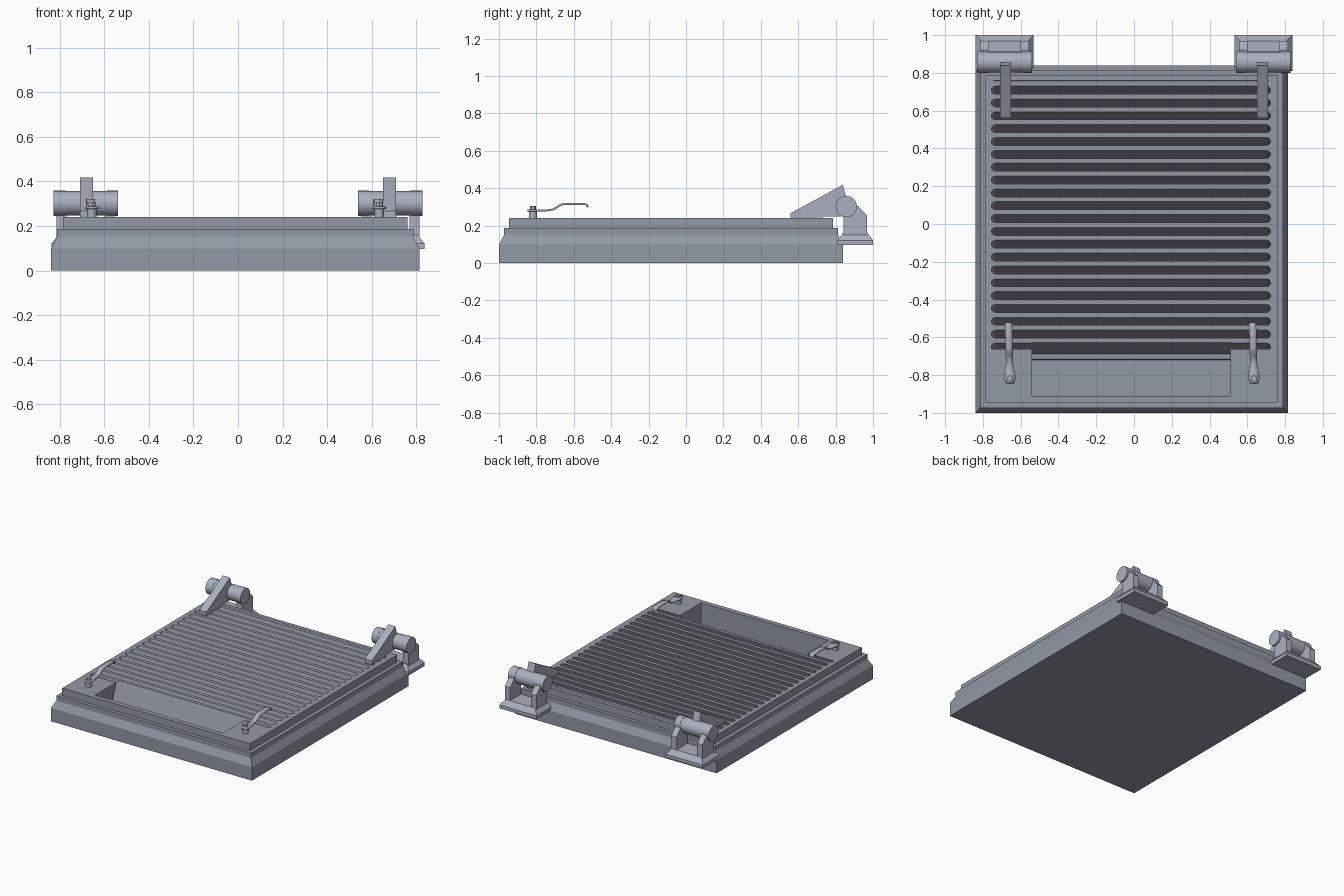
import bpy, bmesh, math
from mathutils import Matrix

if "Cube" in bpy.data.objects:
    bpy.data.objects.remove(bpy.data.objects["Cube"])

CX = -0.011  # centre line of the body


def material(name, rgb):
    m = bpy.data.materials.new(name)
    m.diffuse_color = (*rgb, 1)
    m.use_nodes = True
    m.node_tree.nodes["Principled BSDF"].inputs["Base Color"].default_value = m.diffuse_color
    return m


BODY = material("dark_steel", (0.29, 0.32, 0.375))
FITTING = material("light_steel", (0.40, 0.435, 0.52))


def finish(name, bm, mat=FITTING, smooth=False):
    bmesh.ops.recalc_face_normals(bm, faces=bm.faces)
    me = bpy.data.meshes.new(name)
    bm.to_mesh(me)
    bm.free()
    me.materials.append(mat)
    ob = bpy.data.objects.new(name, me)
    bpy.context.collection.objects.link(ob)
    if smooth:
        bpy.ops.object.select_all(action='DESELECT')
        ob.select_set(True)
        bpy.context.view_layer.objects.active = ob
        bpy.ops.object.shade_smooth_by_angle(angle=math.radians(35))
    return ob


def add_loft(bm, rings):
    """Closed solid through a stack of equal-length point rings."""
    loops = [[bm.verts.new(p) for p in r] for r in rings]
    n = len(loops[0])
    for a, b in zip(loops, loops[1:]):
        for i in range(n):
            j = (i + 1) % n
            bm.faces.new((a[i], a[j], b[j], b[i]))
    bm.faces.new(loops[0][::-1])
    bm.faces.new(loops[-1])


def rect(x0, x1, y0, y1, z):
    return [(x0, y0, z), (x1, y0, z), (x1, y1, z), (x0, y1, z)]


def add_prism(bm, profile, x0, x1):
    """Extrude a (y, z) profile along x."""
    add_loft(bm, [[(x, y, z) for y, z in profile] for x in (x0, x1)])


def add_cyl(bm, r, p, length, axis='Z', seg=24):
    rot = Matrix.Rotation(math.pi / 2, 4, 'Y') if axis == 'X' else Matrix()
    bmesh.ops.create_cone(bm, cap_ends=True, segments=seg, radius1=r, radius2=r,
                          depth=length, matrix=Matrix.Translation(p) @ rot)


def cut(ob, cutter):
    cutter.hide_render = True
    cutter.hide_set(True)
    m = ob.modifiers.new("cut_" + cutter.name, 'BOOLEAN')
    m.operation, m.solver, m.object = 'DIFFERENCE', 'EXACT', cutter


# Stepped body: plinth, sloped shoulder, raised top slab
bm = bmesh.new()
add_loft(bm, [rect(-0.84 + d, 0.815 - d, -1 + d, 0.84 - d, z) for d, z in
              [(0, 0), (0, 0.1), (0.027, 0.15), (0.027, 0.187), (0.054, 0.187), (0.054, 0.24)]])
body = finish("body", bm, BODY)

# Slanted louver slots with rounded ends; the end slots are cut short
bm = bmesh.new()
r, lean = 0.021, 0.38
for k in range(-1, 21):
    yc = 0.709 - 0.068 * k
    outline = []
    for xc, a0 in ((0.702, -90), (-0.734, 90)):
        for i in range(7):
            a = math.radians(a0 + 30 * i)
            y = yc + r * math.sin(a)
            if -0.663 < y < 0.763:
                outline.append((xc + r * math.cos(a), y))
    add_loft(bm, [[(x, y + lean * (z - 0.24), z) for x, y in outline] for z in (0.09, 0.25)])
cut(body, finish("louver_cutter", bm, BODY))

# Front pocket with a sloping rear wall
bm = bmesh.new()
add_prism(bm, [(-0.91, 0.08), (-0.72, 0.08), (-0.622, 0.25), (-0.91, 0.25)], -0.54, 0.512)
cut(body, finish("pocket_cutter", bm, BODY))

# Hinges at the rear corners
for side, s in (("left", -1), ("right", 1)):
    # Flanged foot
    bm = bmesh.new()
    add_loft(bm, [rect(*sorted((s * (0.532 + d), s * (0.838 - d))), 0.81 + d, 1.0 - d, z)
                  for d, z in [(0, 0.097), (0, 0.122), (0.03, 0.16)]])
    finish("hinge_foot_" + side, bm)

    # Two upright cheeks carrying the barrel
    bm = bmesh.new()
    cheek = [(0.842, 0.15), (0.968, 0.15), (0.968, 0.255), (0.92, 0.305), (0.842, 0.305)]
    for x0 in (0.555, 0.77):
        add_prism(bm, cheek, s * x0, s * (x0 + 0.045))
    finish("hinge_cheeks_" + side, bm)

    # Barrel with slightly larger end knuckles
    bm = bmesh.new()
    for x0, x1, rad in ((0.54, 0.588, 0.057), (0.588, 0.772, 0.055), (0.772, 0.828, 0.057)):
        add_cyl(bm, rad, (s * (x0 + x1) / 2, 0.857, 0.302), x1 - x0, 'X')
    finish("hinge_barrel_" + side, bm, smooth=True)

    # Wedge-shaped arm resting on the slab
    bm = bmesh.new()
    add_prism(bm, [(0.56, 0.238), (0.56, 0.267), (0.838, 0.418), (0.858, 0.35),
                   (0.875, 0.31), (0.83, 0.25), (0.73, 0.25), (0.73, 0.238)],
              s * 0.652, s * 0.71)
    finish("hinge_arm_" + side, bm)

    # Spring latch: bent strip with a rounded eye end
    x = CX + s * 0.646
    path = [(-0.848, 0.282, 0.016), (-0.835, 0.282, 0.027), (-0.805, 0.282, 0.03),
            (-0.78, 0.282, 0.027), (-0.745, 0.282, 0.019), (-0.71, 0.287, 0.019),
            (-0.69, 0.299, 0.019), (-0.67, 0.312, 0.019), (-0.65, 0.316, 0.019),
            (-0.545, 0.316, 0.019), (-0.53, 0.312, 0.019), (-0.525, 0.298, 0.019)]
    bm = bmesh.new()
    rows = [[bm.verts.new((x + e * w - 0.025 * (y + 0.82), y, z)) for e in (-1, 1)]
            for y, z, w in path]
    for a, b in zip(rows, rows[1:]):
        bm.faces.new((a[0], a[1], b[1], b[0]))
    strip = finish("latch_strip_" + side, bm, smooth=True)
    mod = strip.modifiers.new("thickness", 'SOLIDIFY')
    mod.thickness, mod.offset = 0.01, 0

    # Latch post with collar and bolt head
    bm = bmesh.new()
    for rad, z0, z1, seg in ((0.021, 0.235, 0.277, 16), (0.012, 0.27, 0.3, 16), (0.017, 0.287, 0.305, 6)):
        add_cyl(bm, rad, (x, -0.818, (z0 + z1) / 2), z1 - z0, seg=seg)
    finish("latch_post_" + side, bm, smooth=True)
